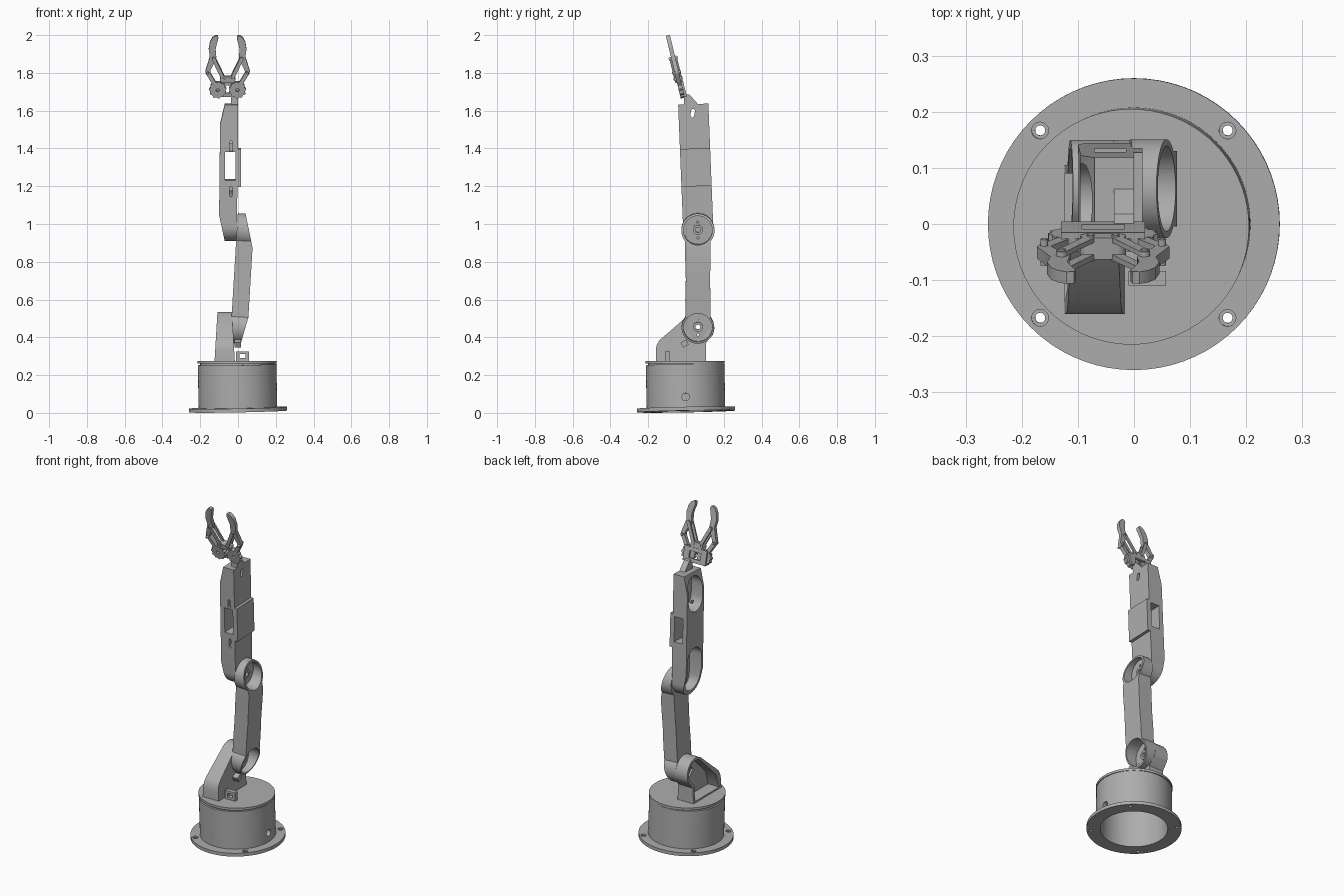
import bpy, bmesh, math
from mathutils import Matrix, Vector

if "Cube" in bpy.data.objects:
    bpy.data.objects.remove(bpy.data.objects["Cube"], do_unlink=True)

grey = bpy.data.materials.new("plain grey")
grey.use_nodes = True
grey.diffuse_color = (0.42, 0.42, 0.42, 1)
grey.node_tree.nodes["Principled BSDF"].inputs["Base Color"].default_value = grey.diffuse_color


def prism(name, pts, axis, a, b):
    """Extrude a closed outline along an axis from a to b."""
    place = {"x": lambda p, d: (d, p[0], p[1]),
             "y": lambda p, d: (p[0], d, p[1]),
             "z": lambda p, d: (p[0], p[1], d)}[axis]
    bm = bmesh.new()
    low = [bm.verts.new(place(p, a)) for p in pts]
    high = [bm.verts.new(place(p, b)) for p in pts]
    bm.faces.new(low)
    bm.faces.new(high)
    for i in range(len(pts)):
        j = (i + 1) % len(pts)
        bm.faces.new((low[i], low[j], high[j], high[i]))
    bmesh.ops.recalc_face_normals(bm, faces=bm.faces)
    mesh = bpy.data.meshes.new(name)
    bm.to_mesh(mesh)
    bm.free()
    mesh.materials.append(grey)
    ob = bpy.data.objects.new(name, mesh)
    bpy.context.scene.collection.objects.link(ob)
    return ob


def arc(c, r, start=0, end=360, n=40):
    steps = n if end - start == 360 else n + 1
    angles = [math.radians(start + (end - start) * i / n) for i in range(steps)]
    return [(c[0] + r * math.cos(t), c[1] + r * math.sin(t)) for t in angles]


def rect(x0, x1, y0, y1):
    return [(x0, y0), (x1, y0), (x1, y1), (x0, y1)]


def capsule(p, q, r):
    """Rounded bar outline between two points."""
    t = math.degrees(math.atan2(q[1] - p[1], q[0] - p[0]))
    return arc(q, r, t - 90, t + 90, 10) + arc(p, r, t + 90, t + 270, 10)


def boolean(ob, pts, axis, a, b, op="DIFFERENCE"):
    tool = prism("cutter", pts, axis, a, b)
    tool.hide_render = True
    mod = ob.modifiers.new("cut", "BOOLEAN")
    mod.operation, mod.solver, mod.object = op, "EXACT", tool
    bpy.context.view_layer.objects.active = ob
    bpy.ops.object.modifier_apply(modifier=mod.name)
    bpy.data.objects.remove(tool, do_unlink=True)


def turn(obs, matrix, pivot):
    m = Matrix.Translation(pivot) @ matrix @ Matrix.Translation(-Vector(pivot))
    for ob in obs:
        ob.data.transform(m)


# Base: flange with bolt holes and hollow drum, leaning very slightly
flange = prism("base_flange", arc((0, 0), 0.26, n=72), "z", 0, 0.02)
boolean(flange, arc((0, 0), 0.185, n=64), "z", -0.1, 0.1)
for sx in (-1, 1):
    for sy in (-1, 1):
        spot = (sx * 0.167, sy * 0.167)
        boolean(flange, arc(spot, 0.009, n=20), "z", -0.1, 0.1)
        boolean(flange, arc(spot, 0.015, n=20), "z", 0.012, 0.1)
drum = prism("base_drum", arc((0, 0), 0.208, n=72), "z", 0.018, 0.248)
boolean(drum, arc((0, 0), 0.185, n=64), "z", -0.1, 0.232)
boolean(drum, arc((0, 0.073), 0.02, n=24), "x", 0.1, 0.3)
tilt = math.radians(1.1)
turn([flange, drum], Matrix.Rotation(tilt, 4, "X") @ Matrix.Rotation(-tilt, 4, "Y"), (0, 0, 0))
for ob in (flange, drum):
    ob.data.transform(Matrix.Translation((0, 0, 0.0075)))

# Turntable
prism("turntable_neck", arc((-0.005, -0.005), 0.195, n=64), "z", 0.245, 0.264)
prism("turntable", arc((-0.005, -0.005), 0.21, n=72), "z", 0.262, 0.276)
clip = prism("turntable_clip", rect(-0.01, 0.057, 0.27, 0.326), "y", -0.11, -0.084)
boolean(clip, rect(0.008, 0.04, 0.29, 0.312), "y", -0.2, 0)

# Shoulder bracket: tapered arch, open on its outer side
hub = (0.065, 0.45)
arch = [(0.105, 0.27), (0.105, 0.37)] + arc(hub, 0.085, -25, 128, 24) + [
    (-0.14, 0.385), (-0.155, 0.36), (-0.16, 0.33), (-0.16, 0.27)]
bracket = prism("shoulder_bracket", arch, "x", -0.14, 0)
boolean(bracket, [(-0.125, 0.26), (-0.016, 0.26), (-0.032, 0.535), (-0.035, 0.6), (-0.105, 0.6)],
        "y", -0.3, 0.3, "INTERSECT")
inside = [(0.09, 0.285), (0.09, 0.38)] + arc(hub, 0.07, -25, 128, 24) + [(-0.115, 0.37), (-0.14, 0.285)]
boolean(bracket, inside, "x", -0.2, -0.05)
boolean(bracket, arc((0.06, 0.43), 0.055, n=4), "x", -0.2, 0.1)

# Lower arm: waisted link with a slanted open cup at each end
cy, top, low = 0.063, 0.97, 0.455
waist = [(-0.067, 0.81), (-0.064, 0.71), (-0.067, 0.6)]
outline = arc((cy, top), 0.088, -40, 220) + [(cy + y, z) for y, z in waist]
outline += arc((cy, low), 0.086, 140, 400) + [(cy - y, z) for y, z in reversed(waist)]
lower = prism("lower_arm", outline, "x", 0, 0.1)
boolean(lower, [(0, 0.3), (0.035, 0.3), (0.057, 0.37), (0.089, 0.51), (0.089, 0.88),
                (0.042, 1.055), (0.03, 1.1), (0, 1.1)], "y", -0.3, 0.3, "INTERSECT")
lower_parts = [lower]
for z in (top, low):
    boolean(lower, arc((cy, z), 0.076), "x", 0.012, 0.2)
    boss = prism("joint_horn", arc((cy, z), 0.026, n=28), "x", 0.008, 0.022)
    for ob in (lower, boss):
        boolean(ob, arc((cy, z), 0.013, n=20), "x", -0.1, 0.2)
    for dz in (-0.042, 0.042):
        boolean(lower, arc((cy, z + dz), 0.006, n=12), "x", -0.1, 0.2)
    lower_parts.append(boss)
for ob in lower_parts:
    ob.data.transform(Matrix.Translation((-0.022, 0, 0)))
turn(lower_parts, Matrix.Rotation(0.06, 4, "Y"), (-0.022, 0, 0.71))
stop = prism("arm_stop", rect(-0.024, 0.01, 0.352, 0.382), "x", -0.018, 0.016)
turn([stop], Matrix.Rotation(0.5, 4, "X"), (0, -0.007, 0.367))

# Upper arm: leaning box with rounded elbow, side pockets and a through window
uy = 0.065
shape = [(uy - 0.08, 1.635)] + arc((uy, 0.99), 0.08, 180, 360, 28) + [(uy + 0.08, 1.635)]
upper = prism("upper_arm", shape, "x", -0.12, 0.03)
boolean(upper, [(-0.07, 1.635), (-0.095, 1.53), (-0.1, 1.05), (-0.068, 0.9), (-0.008, 0.9),
                (-0.003, 1.2), (0.015, 1.2), (0.015, 1.4), (-0.001, 1.4), (0, 1.635)],
        "y", -0.3, 0.3, "INTERSECT")
for z0, z1 in ((1.0, 1.13), (1.475, 1.55)):
    boolean(upper, capsule((uy, z0), (uy, z1), 0.066), "x", -0.2, -0.02)
boolean(upper, rect(-0.07, -0.014, 1.235, 1.385), "y", -0.3, 0.3)
for z0, z1 in ((1.395, 1.435), (1.155, 1.195)):
    boolean(upper, capsule((-0.037, z0), (-0.037, z1), 0.008), "y", -0.1, 0.02)
boolean(upper, capsule((uy - 0.008, 1.575), (uy - 0.002, 1.6), 0.01), "x", -0.05, 0.1)
turn([upper], Matrix.Rotation(0.04, 4, "X"), (0, uy, 0.97))

# Wrist
prism("wrist", [(-0.01, 1.625), (0.07, 1.625), (0.055, 1.645), (0.018, 1.685), (-0.012, 1.69)],
      "x", -0.036, 0.0)

# Gripper, drawn upright around its own centre line and then tipped forward
grip = []
plate = prism("gripper_plate", rect(-0.075, 0.075, 0, 0.085), "y", 0.008, 0.02)
boolean(plate, rect(-0.038, 0.038, 0.022, 0.062), "y", -0.1, 0.1)
grip.append(plate)
grip.append(prism("gripper_front_plate", capsule((-0.025, 0.1), (0.025, 0.1), 0.016), "y", -0.022, 0.018))
finger_shape = [(0.113, 0.125), (0.118, 0.145), (0.094, 0.222), (0.1, 0.265), (0.093, 0.305),
                (0.08, 0.328), (0.065, 0.338), (0.052, 0.337), (0.049, 0.322), (0.058, 0.29),
                (0.064, 0.262), (0.06, 0.222), (0.066, 0.202), (0.09, 0.15), (0.097, 0.124)]
for side, s in (("left", 1), ("right", -1)):
    def flip(pts):
        return [(s * x, z) for x, z in pts]
    teeth = []
    for i in range(44):
        t = 2 * math.pi * i / 44
        r = 0.046 if i % 4 < 2 else 0.041
        teeth.append((0.052 + r * math.cos(t), 0.043 + r * math.sin(t)))
    gear = prism(side + "_gear", flip(teeth), "y", -0.014, 0.009)
    boolean(gear, flip(arc((0.052, 0.043), 0.009, n=16)), "y", -0.1, 0.1)
    grip.append(gear)
    grip.append(prism(side + "_finger", flip(finger_shape), "y", -0.013, 0.009))
    grip.append(prism(side + "_gear_arm", flip(capsule((0.06, 0.06), (0.105, 0.137), 0.011)),
                      "y", -0.014, 0.0085))
    for y0, y1, where in ((-0.023, -0.013, "front"), (0.009, 0.018, "back")):
        grip.append(prism(side + "_" + where + "_link",
                          flip(capsule((0.022, 0.104), (0.074, 0.214), 0.01)), "y", y0, y1))
    for spot in ((0.022, 0.104), (0.074, 0.214), (0.105, 0.137)):
        grip.append(prism(side + "_pivot_pin", flip(arc(spot, 0.007, n=16)), "y", -0.027, 0.021))
for ob in grip:
    ob.data.transform(Matrix.Translation((-0.055, -0.015, 1.67)))
turn(grip, Matrix.Rotation(math.radians(13.5), 4, "X"), (-0.055, -0.015, 1.67))

# Smooth round walls, keep edges sharp
bpy.ops.object.select_all(action="DESELECT")
for ob in bpy.context.scene.objects:
    if ob.type == "MESH" and ob.data.materials and ob.data.materials[0] == grey:
        ob.select_set(True)
        bpy.context.view_layer.objects.active = ob
bpy.ops.object.shade_smooth_by_angle(angle=math.radians(30))
